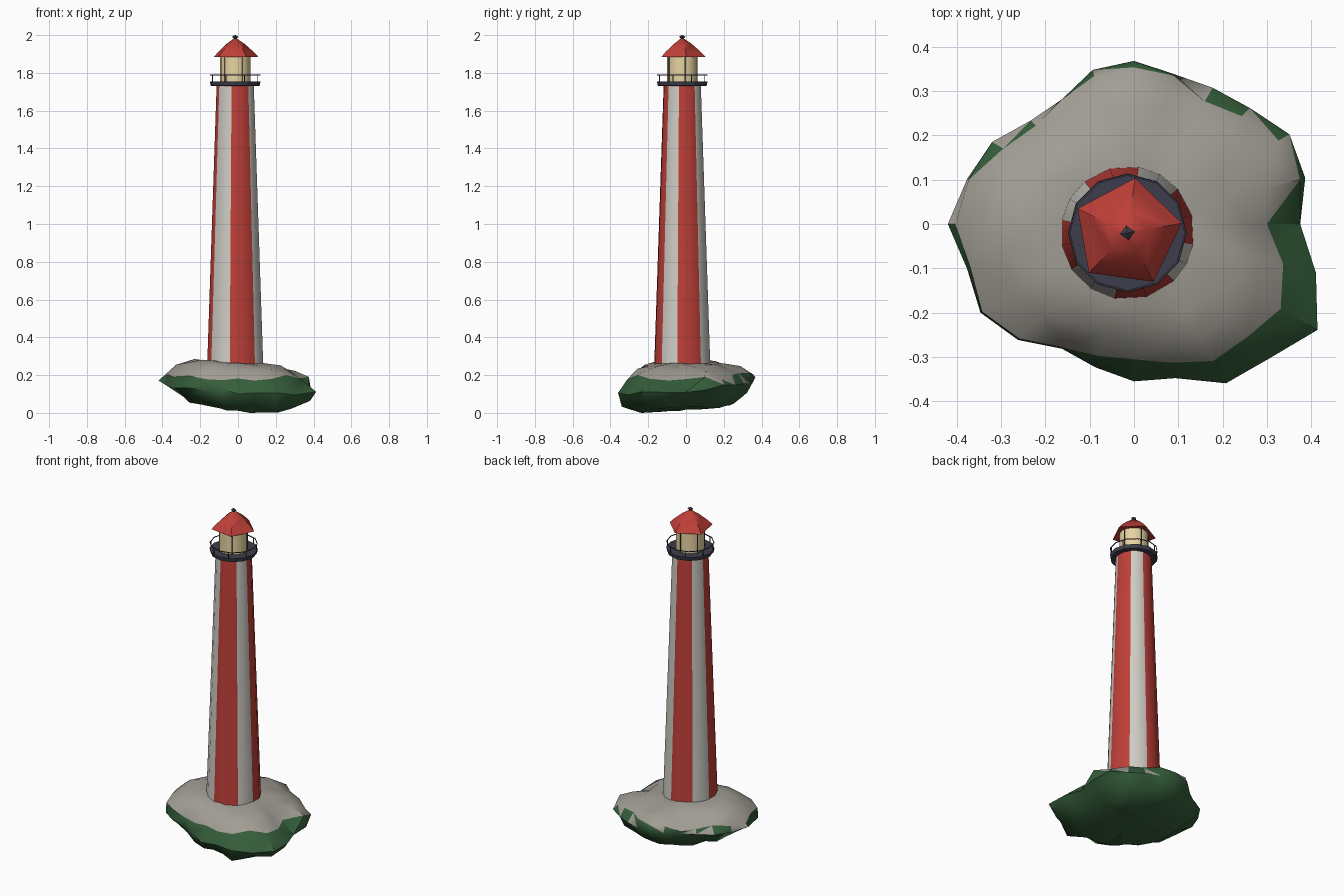
import bpy, bmesh, math, random
from mathutils import Vector

random.seed(4)
if "Cube" in bpy.data.objects:
    bpy.data.objects.remove(bpy.data.objects["Cube"])

CX, CY = -0.015, -0.02  # tower axis


def material(name, rgb):
    m = bpy.data.materials.new(name)
    m.use_nodes = True
    m.diffuse_color = (*rgb, 1)
    m.node_tree.nodes["Principled BSDF"].inputs["Base Color"].default_value = (*rgb, 1)
    return m


red = material("red paint", (0.52, 0.05, 0.04))
white = material("white paint", (0.62, 0.60, 0.55))
rock = material("grey rock", (0.36, 0.34, 0.30))
moss = material("dark green moss", (0.035, 0.11, 0.042))
iron = material("dark iron", (0.045, 0.048, 0.07))
glow = material("cream glass", (0.85, 0.70, 0.38))


def finish(bm, name, mats, smooth=35):
    """Turn a bmesh into a named object."""
    bmesh.ops.recalc_face_normals(bm, faces=bm.faces)
    mesh = bpy.data.meshes.new(name)
    bm.to_mesh(mesh)
    bm.free()
    ob = bpy.data.objects.new(name, mesh)
    bpy.context.collection.objects.link(ob)
    for m in mats:
        mesh.materials.append(m)
    if smooth:
        bpy.ops.object.select_all(action="DESELECT")
        ob.select_set(True)
        bpy.context.view_layer.objects.active = ob
        bpy.ops.object.shade_smooth_by_angle(angle=math.radians(smooth))
    return ob


def bridge(bm, rings):
    """Join successive rings of equal length; return the faces per band."""
    n = len(rings[0])
    return [[bm.faces.new((a[i], a[(i + 1) % n], b[(i + 1) % n], b[i])) for i in range(n)]
            for a, b in zip(rings, rings[1:])]


def even(sides, phase=0.0):
    return [phase + 360 * i / sides for i in range(sides)]


def lathe(name, profile, angles, mats, smooth=35, rule=None, closed=False):
    """Sweep (radius, height) points through the given angles about the tower axis."""
    bm = bmesh.new()
    turns = [math.radians(a) for a in angles]
    rings = [[bm.verts.new((CX + r * math.cos(a), CY + r * math.sin(a), z)) for a in turns]
             for r, z in profile]
    if closed:
        rings.append(rings[0])
    for band in bridge(bm, rings):
        for i, f in enumerate(band):
            f.material_index = rule(i) if rule else 0
    if not closed:
        bm.faces.new(rings[0])
        bm.faces.new(rings[-1])
    return finish(bm, name, mats, smooth)


def posts(name, angles, radius, z0, z1, thick):
    """Ring of thin upright bars."""
    bm = bmesh.new()
    for a in map(math.radians, angles):
        made = bmesh.ops.create_cone(bm, cap_ends=True, segments=6, radius1=thick, radius2=thick, depth=z1 - z0)
        offset = Vector((CX + radius * math.cos(a), CY + radius * math.sin(a), (z0 + z1) / 2))
        bmesh.ops.translate(bm, verts=made["verts"], vec=offset)
    return finish(bm, name, [iron])


# Rocky island: radius of the outline every 15 degrees, and how far out the bare top reaches
outline = [.375, .40, .405, .37, .355, .35, .368, .36, .325, .33, .37, .39,
           .42, .39, .40, .37, .325, .335, .355, .36, .415, .43, .478, .425]
shoulder = [.8, .97, .93, .93, .9, .99, .96, .96, 1, .95, .92, .99,
            .96, .98, .99, .99, .99, .92, .86, .9, .86, .84, .8, .82]
bm = bmesh.new()


def ring(fraction, height, jitter):
    verts = []
    for i, r in enumerate(outline):
        a = math.radians(15 * i)
        s = fraction(i) * r
        x, y = s * math.cos(a), s * math.sin(a)
        z = height(x, y) + random.uniform(-jitter, jitter)
        verts.append(bm.verts.new((x, y, max(z, 0.0))))
    return verts


def floor(x, y):
    return 0.018 + 0.35 * (x - 0.12) ** 2 + 0.08 * y


rings = [
    ring(lambda i: 0.3, lambda x, y: 0.268 - 0.04 * x, 0.003),
    ring(lambda i: 0.55, lambda x, y: 0.262 - 0.07 * x, 0.008),
    ring(lambda i: 0.78 * min(1, shoulder[i] + 0.05), lambda x, y: 0.238 - 0.06 * x, 0.01),
    ring(lambda i: shoulder[i], lambda x, y: 0.19 + 0.02 * y, 0.017),
    ring(lambda i: 1.0, lambda x, y: 0.142 - 0.055 * x + 0.09 * y, 0.014),
    ring(lambda i: random.uniform(0.86, 0.95), lambda x, y: floor(x, y) + 0.05, 0.012),
    ring(lambda i: 0.68, floor, 0.01),
    ring(lambda i: 0.3, floor, 0.006),
]
bands = bridge(bm, rings)
bm.faces.new(rings[0])
base = bm.faces.new(rings[-1])
# moss covers everything below the shoulder, with bare patches near the edge
base.material_index = 1
for band in bands[3:]:
    for f in band:
        f.material_index = 1
bmesh.ops.triangulate(bm, faces=bm.faces[:])
for f in bm.faces:
    if f.material_index == 1 and f.calc_center_median().z > 0.17 and random.random() < 0.35:
        f.material_index = 0
finish(bm, "rock_island", [rock, moss], 40)

# Striped tapering tower: white and red stripes alternate, two facets each
edges = [-46, -10, 41, 80, 130, 169, 213, 259, 314]
facets = [a for lo, hi in zip(edges, edges[1:]) for a in (lo, (lo + hi) / 2)]
lathe("tower", [(0.153, 0.2), (0.151, 0.25), (0.1, 1.735)], facets, [white, red],
      rule=lambda i: i // 2 % 2)

# Gallery deck and railing
lathe("gallery_deck", [(0.1, 1.73), (0.129, 1.732), (0.134, 1.754), (0.08, 1.754)], even(12), [iron], smooth=25)
lathe("gallery_rail", [(0.129, 1.787), (0.133, 1.787), (0.133, 1.791), (0.129, 1.791)], even(12), [iron], closed=True)
posts("rail_posts", even(8, 22.5), 0.129, 1.75, 1.789, 0.0025)

# Lantern room with slim bars
lathe("lantern_room", [(0.08, 1.752), (0.08, 1.895)], even(16), [glow])
posts("lantern_bars", even(5, 10), 0.08, 1.752, 1.89, 0.0025)

# Five-sided roof with a steeper eave
lathe("roof", [(0.07, 1.89), (0.125, 1.884), (0.1, 1.911), (0.05, 1.954), (0.008, 1.982)],
      even(5, 10), [red], smooth=50)

# Finial
lathe("finial", [(0.005, 1.97), (0.007, 1.981), (0.017, 1.991), (0.003, 2.0)], even(4, 10), [iron], smooth=0)
